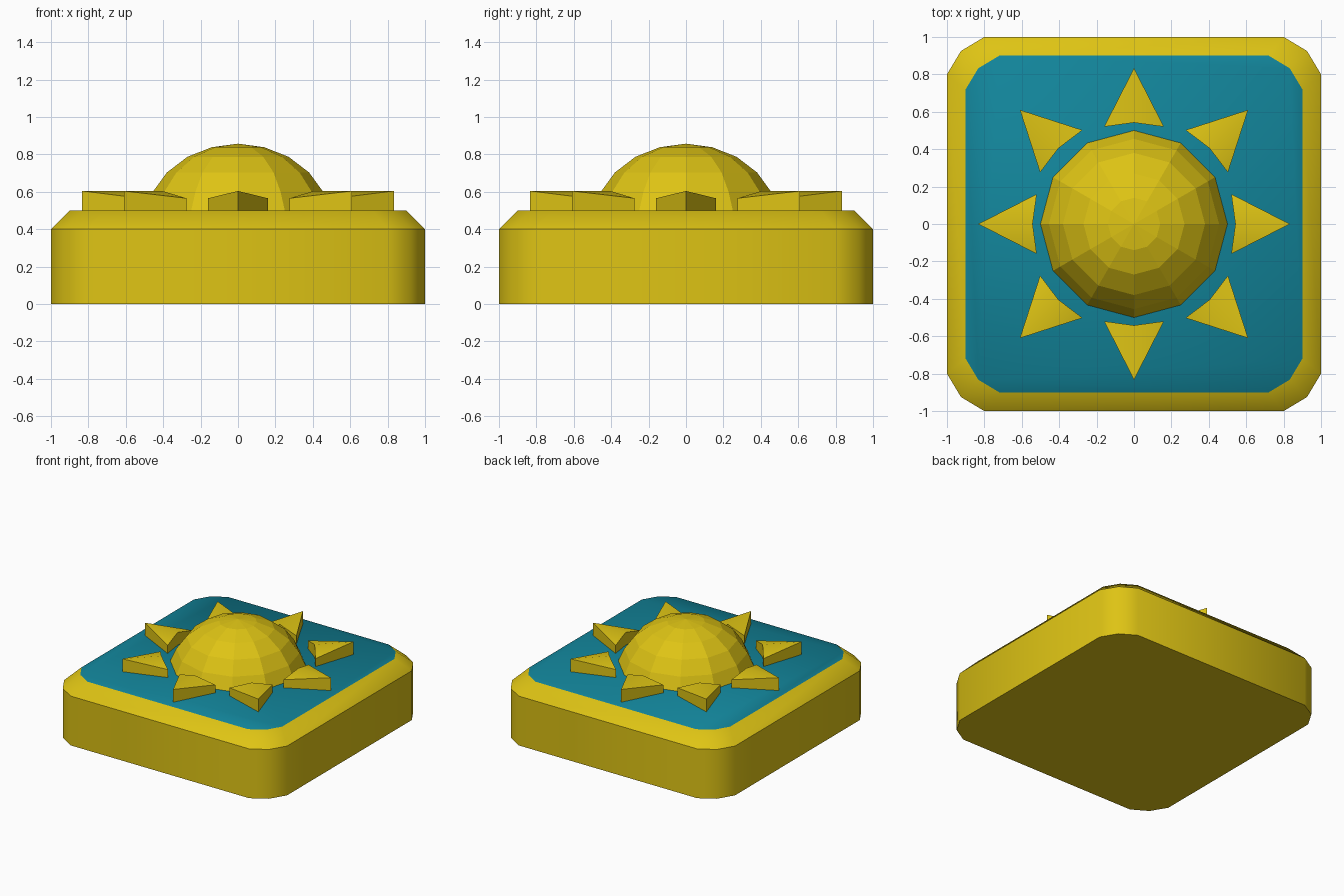
import bpy, math
from mathutils import Matrix, Vector

if "Cube" in bpy.data.objects:
    bpy.data.objects.remove(bpy.data.objects["Cube"])


def material(name, color):
    m = bpy.data.materials.new(name)
    m.diffuse_color = (*color, 1)
    m.use_nodes = True
    m.node_tree.nodes["Principled BSDF"].inputs["Base Color"].default_value = m.diffuse_color
    return m


gold = material("gold", (0.73, 0.55, 0.007))
teal = material("teal", (0.006, 0.23, 0.32))


def make(name, verts, faces, mats, smooth=None):
    me = bpy.data.meshes.new(name)
    me.from_pydata(verts, [], faces)
    for m in mats:
        me.materials.append(m)
    ob = bpy.data.objects.new(name, me)
    bpy.context.collection.objects.link(ob)
    if smooth:
        bpy.ops.object.select_all(action='DESELECT')
        ob.select_set(True)
        bpy.context.view_layer.objects.active = ob
        bpy.ops.object.shade_smooth_by_angle(angle=math.radians(smooth))
    return ob


def loft(rings):
    """Stack equal-length rings, capped at both ends (top cap is last)."""
    n = len(rings[0])
    verts = [p for r in rings for p in r]
    faces = [(k * n + i, k * n + (i + 1) % n, (k + 1) * n + (i + 1) % n, (k + 1) * n + i)
             for k in range(len(rings) - 1) for i in range(n)]
    faces.append(tuple(reversed(range(n))))
    faces.append(tuple(range(len(verts) - n, len(verts))))
    return verts, faces


# base: rounded square with a chamfered rim and a teal top
corner = [(1, 0.8), (0.925, 0.925), (0.8, 1)]
outline = []
for q in range(4):
    rot = Matrix.Rotation(q * math.pi / 2, 2)
    outline += [rot @ Vector(c) for c in corner]
rings = [[(p.x * s, p.y * s, z) for p in outline] for s, z in ((1, 0), (1, 0.4), (0.9, 0.5))]
base = make("base", *loft(rings), [gold, teal], 40)
base.data.polygons[-1].material_index = 1

# central dome: twelve flat-sided segments
profile = [(0.505, 0.46), (0.5, 0.5), (0.455, 0.6), (0.38, 0.703), (0.27, 0.787), (0.14, 0.838)]
SEG = 12
rings = [[(r * math.cos(2 * math.pi * i / SEG), r * math.sin(2 * math.pi * i / SEG), z)
          for i in range(SEG)] for r, z in profile]
verts, faces = loft(rings)
faces.pop()
verts.append((0, 0, 0.857))
first = (len(profile) - 1) * SEG
faces += [(first + i, first + (i + 1) % SEG, len(verts) - 1) for i in range(SEG)]
make("dome", verts, faces, [gold])

# rays: ridged arrowheads, the diagonal ones slightly further out
for k in range(8):
    d = 0.03 * (k % 2)
    plan = [(0.833 + d, 0, 0.604), (0.52 + d, 0.16, 0.565),
            (0.542 + d, 0, 0.604), (0.52 + d, -0.16, 0.565)]
    rot = Matrix.Rotation(k * math.pi / 4, 3, 'Z')
    verts = [rot @ Vector((x, y, 0.49)) for x, y, z in plan] + [rot @ Vector(p) for p in plan]
    faces = [(i, (i + 1) % 4, (i + 1) % 4 + 4, i + 4) for i in range(4)]
    faces += [(4, 5, 6), (4, 6, 7), (2, 1, 0), (3, 2, 0)]
    make(f"ray_{k + 1}", verts, faces, [gold], 30)
